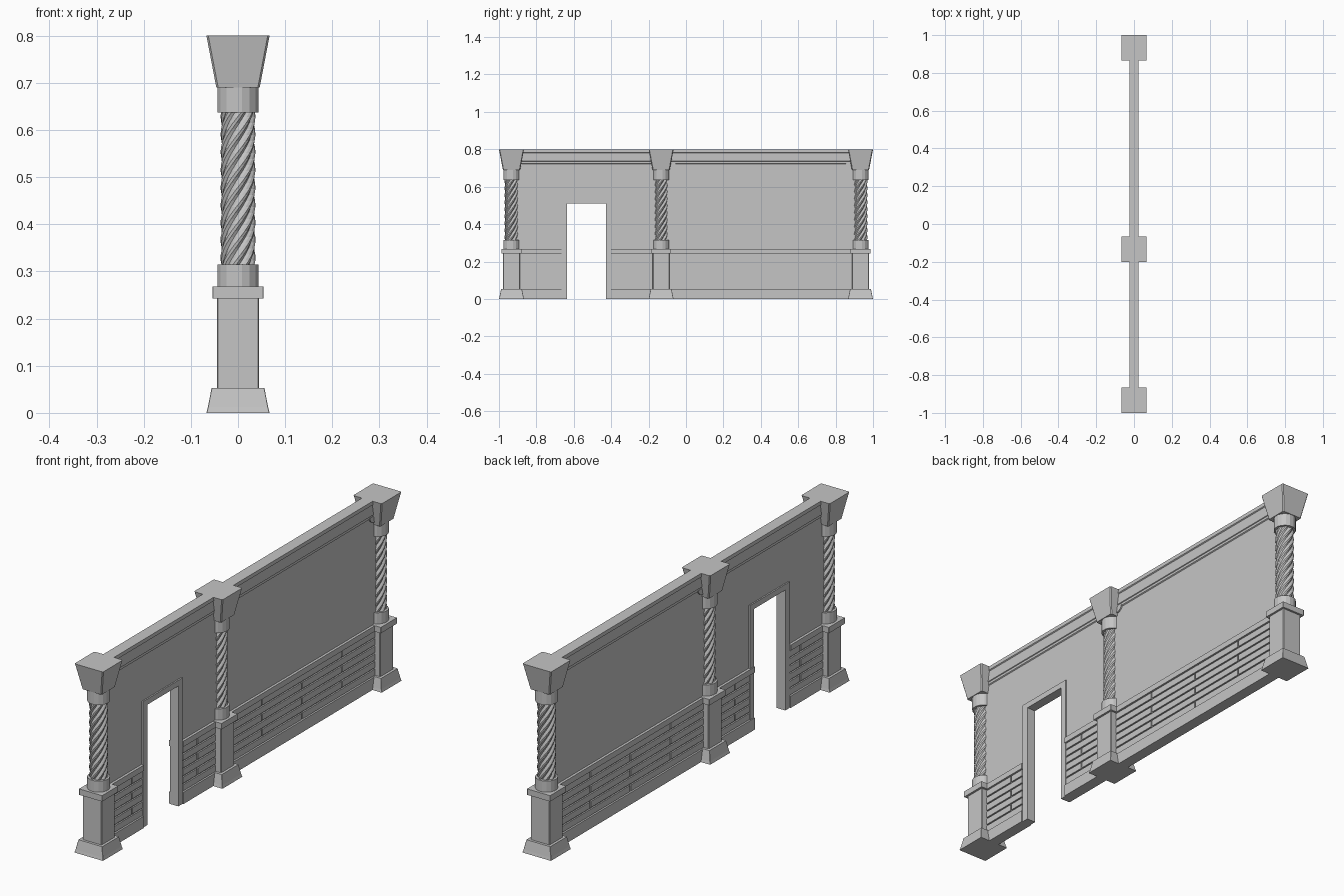
import bpy, bmesh, math

if "Cube" in bpy.data.objects:
    bpy.data.objects.remove(bpy.data.objects["Cube"])

stone = bpy.data.materials.new("grey_stone")
stone.diffuse_color = (0.56, 0.56, 0.56, 1)
stone.use_nodes = True
stone.node_tree.nodes["Principled BSDF"].inputs["Base Color"].default_value = stone.diffuse_color


def finish(name, bm):
    bmesh.ops.recalc_face_normals(bm, faces=bm.faces)
    me = bpy.data.meshes.new(name)
    bm.to_mesh(me)
    bm.free()
    me.materials.append(stone)
    ob = bpy.data.objects.new(name, me)
    bpy.context.collection.objects.link(ob)
    return ob


def add_box(bm, x0, x1, y0, y1, z0, z1):
    v = [bm.verts.new((x, y, z)) for z in (z0, z1)
         for x, y in ((x0, y0), (x1, y0), (x1, y1), (x0, y1))]
    for f in ((3, 2, 1, 0), (4, 5, 6, 7), (0, 1, 5, 4), (1, 2, 6, 5), (2, 3, 7, 6), (3, 0, 4, 7)):
        bm.faces.new([v[i] for i in f])


def loft(name, rings):
    """Closed skin through rings of points."""
    bm = bmesh.new()
    vs = [[bm.verts.new(p) for p in r] for r in rings]
    n = len(vs[0])
    for a, b in zip(vs, vs[1:]):
        for i in range(n):
            j = (i + 1) % n
            bm.faces.new((a[i], a[j], b[j], b[i]))
    bm.faces.new(vs[0][::-1])
    bm.faces.new(vs[-1])
    return finish(name, bm)


def square(h, y, z, c=0.003):
    """Square ring with chamfered corners."""
    k = h - c
    pts = [(h, -k), (h, k), (k, h), (-k, h), (-h, k), (-h, -k), (-k, -h), (k, -h)]
    return [(px, y + py, z) for px, py in pts]


def circle(r, y, z, n=16):
    return [(r * math.cos(math.tau * (i + .5) / n), y + r * math.sin(math.tau * (i + .5) / n), z)
            for i in range(n)]


def rope(y, z, t, lobes=8, per=4):
    """Ring of the twisted shaft; t runs 0..1 up the shaft."""
    pts = []
    for i in range(lobes * per):
        r = (0.031, 0.0345, 0.037, 0.0355)[i % per]
        a = math.tau * (i / (lobes * per) + 1.1 * t)
        pts.append((r * math.cos(a), y + r * math.sin(a), z))
    return pts


# columns
COLS = (-0.933, -0.133, 0.933)
for n, y in enumerate(COLS, 1):
    loft(f"column_foot_{n}", [square(0.067, y, 0, .001), square(0.064, y, 0.012, .001),
                              square(0.056, y, 0.053, .001)])
    loft(f"column_pedestal_{n}", [square(0.045, y, 0.05), square(0.045, y, 0.245)])
    loft(f"pedestal_cap_{n}", [square(0.054, y, 0.243, .001), square(0.054, y, 0.268, .001)])
    loft(f"lower_collar_{n}", [circle(0.044, y, 0.265), circle(0.044, y, 0.315)])
    loft(f"twisted_shaft_{n}", [rope(y, 0.31 + 0.33 * k / 26, k / 26) for k in range(27)])
    loft(f"upper_collar_{n}", [circle(0.044, y, 0.637), circle(0.044, y, 0.692)])
    loft(f"capital_{n}", [square(0.046, y, 0.69, .004), square(0.067, y, 0.8, .004)])

# wall with doorway
D0, D1, F0, F1 = -0.636, -0.428, -0.666, -0.400
bm = bmesh.new()
add_box(bm, -0.014, 0.014, -0.95, F0, 0, 0.79)
add_box(bm, -0.014, 0.014, F1, 0.95, 0, 0.79)
add_box(bm, -0.014, 0.014, F0, F1, 0.532, 0.79)
finish("wall", bm)

# door frame
bm = bmesh.new()
add_box(bm, -0.02, 0.02, F0, D0, 0, 0.51)
add_box(bm, -0.02, 0.02, D1, F1, 0, 0.51)
add_box(bm, -0.02, 0.02, F0, F1, 0.51, 0.534)
finish("door_frame", bm)

# baseboard and dado rail on both sides of the doorway
for name, z0, z1, h in (("baseboard", 0, 0.05, 0.024), ("dado_rail", 0.243, 0.267, 0.025)):
    bm = bmesh.new()
    for y0, y1 in ((-0.93, F0), (F1, 0.93)):
        add_box(bm, -h, h, y0, y1, z0, z1)
    add_box(bm, -h, -0.01, F1, D1 + 0.002, z0, z1)
    finish(name, bm)

# plank panelling with staggered joints
bm = bmesh.new()
ROWS, GAP = 6, 0.006
step = (0.243 - 0.05) / ROWS
bays = ((-0.9, F0, (-0.738,)), (F1, -0.17, (-0.30,)), (-0.1, 0.9, (0.133, 0.40, 0.667)))
for y0, y1, joints in bays:
    for row in range(ROWS):
        cuts = [j for k, j in enumerate(joints) if (k + row) % 2]
        ends = [y0] + cuts + [y1]
        for a, b in zip(ends, ends[1:]):
            z = 0.05 + row * step
            for s in (-1, 1):
                x0, x1 = sorted((s * 0.012, s * 0.02))
                add_box(bm, x0, x1, a + GAP / 2, b - GAP / 2, z + GAP / 2, z + step - GAP / 2)
finish("plank_panels", bm)

# stepped cornice
prof = [(0.014, 0.722), (0.018, 0.725), (0.018, 0.735), (0.021, 0.737),
        (0.021, 0.781), (0.025, 0.784), (0.025, 0.8)]
outline = prof + [(-x, z) for x, z in reversed(prof)]
loft("cornice", [[(x, y, z) for x, z in outline] for y in (-0.95, 0.95)])

# small rounded brackets under the cornice of the wide bay
for n, (y, s) in enumerate(((-0.088, 1), (0.888, -1)), 1):
    arc = [(y, 0.73)] + [(y + s * 0.034 * math.cos(a), 0.73 - 0.028 * math.sin(a))
                         for a in [math.pi / 2 * k / 5 for k in range(6)]]
    loft(f"cornice_bracket_{n}", [[(x, p, z) for p, z in arc] for x in (-0.02, 0.02)])
